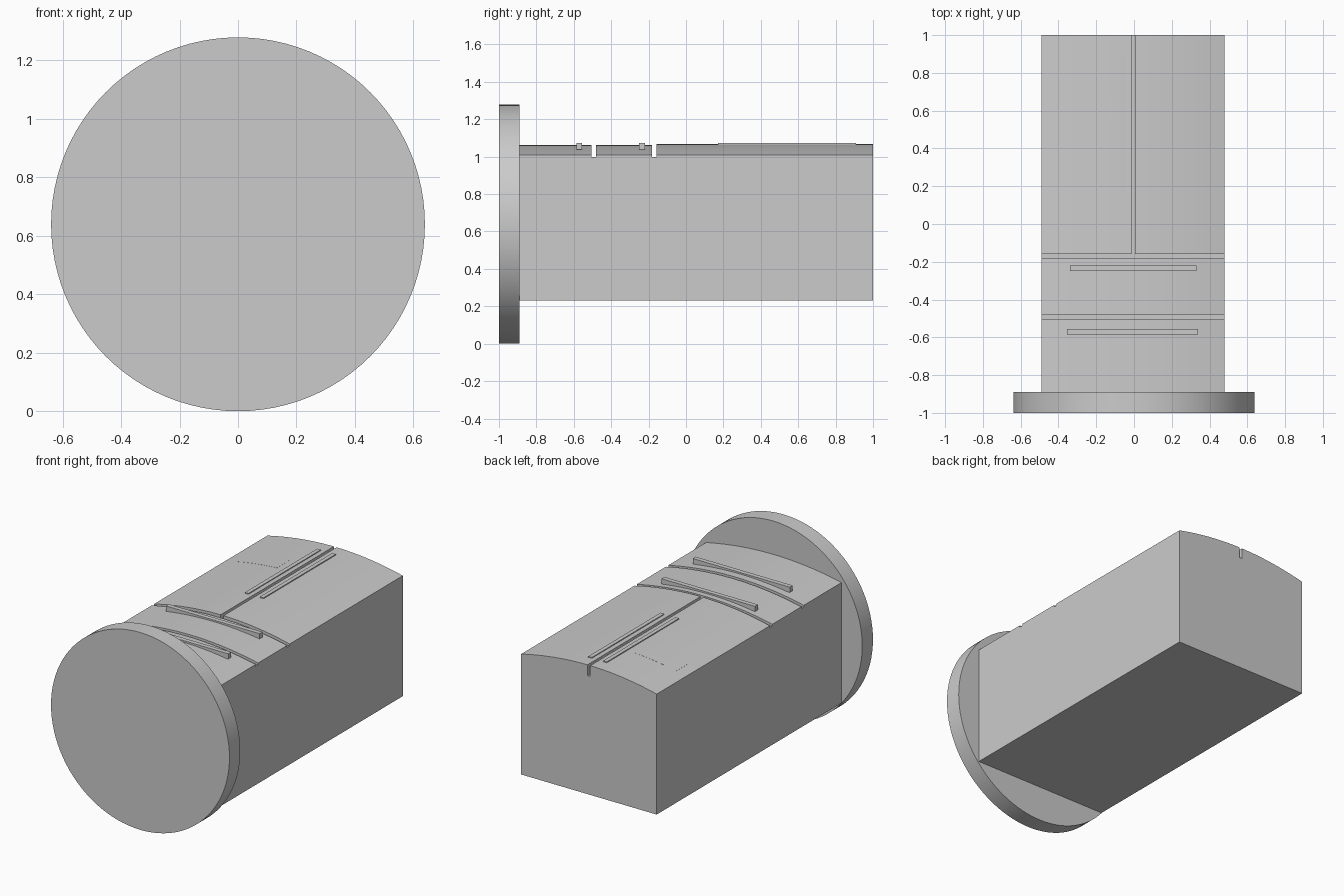
import bpy, bmesh, math

cube = bpy.data.objects.get("Cube")
if cube:
    bpy.data.objects.remove(cube, do_unlink=True)

grey = bpy.data.materials.new("plain_grey")
grey.use_nodes = True
grey.diffuse_color = (0.6, 0.6, 0.6, 1)
grey.node_tree.nodes["Principled BSDF"].inputs["Base Color"].default_value = (0.6, 0.6, 0.6, 1)

X0, X1, EDGE, BOTTOM = -0.49, 0.48, 1.01, 0.23


def crown_z(x, crown):
    """Height of the gently domed top at x."""
    mid, half = (X0 + X1) / 2, (X1 - X0) / 2
    return crown - (crown - EDGE) * ((x - mid) / half) ** 2


def loft(name, rings):
    """Skin matching closed rings of points and cap both ends."""
    bm = bmesh.new()
    loops = [[bm.verts.new(p) for p in ring] for ring in rings]
    for a, b in zip(loops, loops[1:]):
        for i in range(len(a)):
            j = (i + 1) % len(a)
            bm.faces.new((a[i], a[j], b[j], b[i]))
    bm.faces.new(loops[0])
    bm.faces.new(loops[-1])
    bmesh.ops.recalc_face_normals(bm, faces=bm.faces)
    mesh = bpy.data.meshes.new(name)
    bm.to_mesh(mesh)
    bm.free()
    mesh.materials.append(grey)
    ob = bpy.data.objects.new(name, mesh)
    bpy.context.collection.objects.link(ob)
    return ob


def domed_ring(y, x0, x1, crown, base, lift=0, steps=32):
    """Cross-section with a domed top and a base given as a function of x."""
    xs = [x0 + (x1 - x0) * i / steps for i in range(steps + 1)]
    top = [(x, y, crown_z(x, crown) + lift) for x in xs]
    return top + [(x1, y, base(x1)), (x0, y, base(x0))]


def box(name, x0, x1, y0, y1, z0, z1):
    return loft(name, [[(x0, y, z0), (x1, y, z0), (x1, y, z1), (x0, y, z1)] for y in (y0, y1)])


def smooth(ob):
    bpy.ops.object.select_all(action="DESELECT")
    ob.select_set(True)
    bpy.context.view_layer.objects.active = ob
    bpy.ops.object.shade_smooth_by_angle(angle=math.radians(30))


# Round front flange
R, N = 0.639, 96
smooth(loft("front_flange", [
    [(R * math.cos(2 * math.pi * i / N), y, R + R * math.sin(2 * math.pi * i / N)) for i in range(N)]
    for y in (-1, -0.89)]))

# Domed body, slightly taller behind the rear cross groove
sections = [(-0.895, 1.062), (-0.175, 1.062), (-0.165, 1.067), (1, 1.067)]
body = loft("body", [domed_ring(y, X0, X1, c, lambda x: BOTTOM) for y, c in sections])

# Two cross grooves and one lengthwise groove
cutters = [
    box("groove_cutter_front", -0.6, 0.6, -0.505, -0.48, 0.998, 1.2),
    box("groove_cutter_middle", -0.6, 0.6, -0.183, -0.158, 0.998, 1.2),
    box("groove_cutter_long", -0.014, 0.006, -0.17, 1.1, 0.997, 1.3),
]
bpy.context.view_layer.objects.active = body
for cutter in cutters:
    mod = body.modifiers.new("groove", "BOOLEAN")
    mod.operation = "DIFFERENCE"
    mod.solver = "EXACT"
    mod.object = cutter
    bpy.ops.object.modifier_apply(modifier=mod.name)
    bpy.data.objects.remove(cutter, do_unlink=True)
smooth(body)

# Straight cross bars resting on the dome
box("front_cross_bar", -0.355, 0.34, -0.585, -0.555, 1.038, 1.072)
box("rear_cross_bar", -0.34, 0.33, -0.25, -0.22, 1.038, 1.072)

# Thin rails on either side of the long groove
for side, x in (("left", 0.037), ("right", -0.07)):
    box(side + "_rail", x, x + 0.026, 0.17, 0.91, 1.05, 1.072)

# Thin inlay plate on the right of the dome
smooth(loft("inlay_plate", [
    domed_ring(y, -0.42, -0.12, 1.067, lambda x: crown_z(x, 1.067) - 0.004, 0.0006)
    for y in (0.57, 0.7)]))
